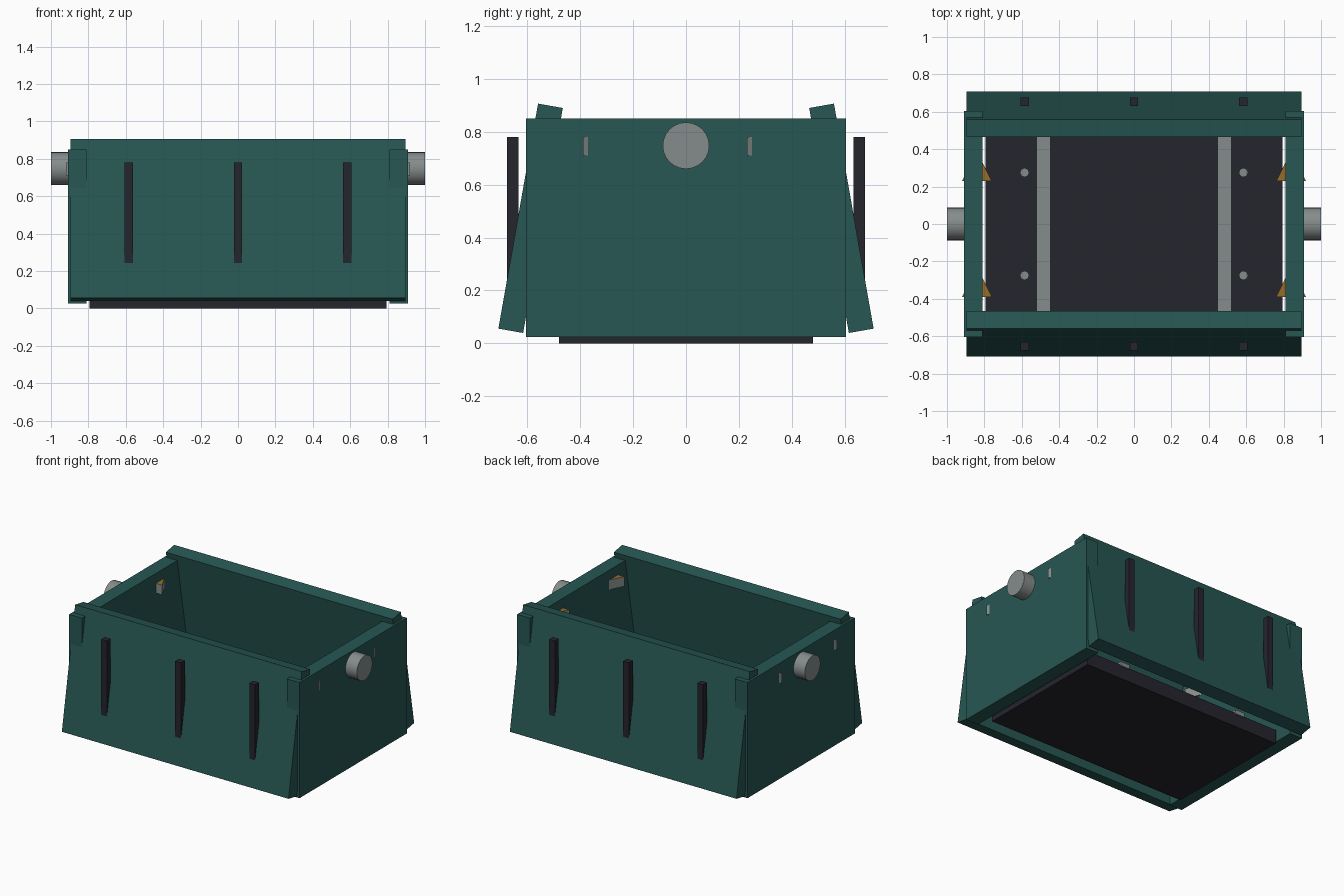
import bpy, bmesh, math

if "Cube" in bpy.data.objects:
    bpy.data.objects.remove(bpy.data.objects["Cube"])


def mat(name, rgb):
    m = bpy.data.materials.new(name)
    m.diffuse_color = (*rgb, 1)
    m.use_nodes = True
    m.node_tree.nodes["Principled BSDF"].inputs["Base Color"].default_value = m.diffuse_color
    return m


GREEN = mat("dark teal", (0.02, 0.095, 0.086))
DARK = mat("charcoal", (0.018, 0.018, 0.027))
GREY = mat("steel grey", (0.235, 0.265, 0.26))
GOLD = mat("ochre", (0.30, 0.155, 0.024))


def finish(name, bm, loc, mats, rot=(0, 0, 0)):
    bmesh.ops.recalc_face_normals(bm, faces=bm.faces)
    me = bpy.data.meshes.new(name)
    bm.to_mesh(me)
    bm.free()
    for m in mats:
        me.materials.append(m)
    ob = bpy.data.objects.new(name, me)
    ob.location, ob.rotation_euler = loc, rot
    bpy.context.collection.objects.link(ob)
    return ob


def box(name, loc, size, m, rot=(0, 0, 0)):
    bm = bmesh.new()
    bmesh.ops.create_cube(bm, size=1)
    bmesh.ops.scale(bm, vec=size, verts=bm.verts)
    return finish(name, bm, loc, [m], rot)


def cyl(name, loc, r, depth, sides, m, rot=(0, 0, 0)):
    bm = bmesh.new()
    bmesh.ops.create_cone(bm, cap_ends=True, segments=sides, radius1=r, radius2=r, depth=depth)
    return finish(name, bm, loc, [m], rot)


def wedge(name, loc, size):
    # triangular prism pointing to +y, ochre caps and grey sides
    w, d, h = (s / 2 for s in size)
    bm = bmesh.new()
    f = bm.faces.new([bm.verts.new(p) for p in ((-w, -d, -h), (w, -d, -h), (0, d, -h))])
    new = bmesh.ops.extrude_face_region(bm, geom=[f])["geom"]
    bmesh.ops.translate(bm, vec=(0, 0, 2 * h),
                        verts=[v for v in new if isinstance(v, bmesh.types.BMVert)])
    bm.normal_update()
    for f in bm.faces:
        f.material_index = 0 if len(f.verts) == 3 else 1
    return finish(name, bm, loc, [GOLD, GREY])


# floor slab
box("floor", (0, 0, 0.05), (1.59, 0.96, 0.10), DARK)

for s, side in ((-1, "front"), (1, "back")):
    # sloping long wall with vertical ribs
    box(side + "_wall", (0, s * 0.587, 0.4725), (1.79, 0.095, 0.863), GREEN,
        (math.radians(10) * s, 0, 0))
    for i, x in enumerate((-0.585, 0, 0.585)):
        box(f"{side}_rib_{i}", (x, s * 0.654, 0.48), (0.045, 0.044, 0.60), DARK)

for s, side in ((-1, "left"), (1, "right")):
    # end wall, pivot pin and floor strip
    box(side + "_end_wall", (s * 0.86, 0, 0.4375), (0.10, 1.21, 0.825), GREEN)
    pin = cyl(side + "_pivot_pin", (s * 0.93, 0, 0.747), 0.088, 0.14, 24, GREY,
              (0, math.pi / 2, 0))
    for p in pin.data.polygons:
        p.use_smooth = len(p.vertices) == 4
    for e in pin.data.edges:
        a, b = (pin.data.vertices[v].co.z for v in e.vertices)
        e.use_edge_sharp = abs(a - b) < 1e-4
    box(side + "_floor_strip", (s * 0.485, 0, 0.105), (0.075, 0.98, 0.03), GREY)
    # corner wedges and floor bolts
    for t, end in ((-1, "front"), (1, "back")):
        wedge(f"{side}_{end}_wedge", (s * 0.84, t * 0.31, 0.745), (0.16, 0.16, 0.07))
        cyl(f"{side}_{end}_bolt", (s * 0.585, t * 0.275, 0.105), 0.025, 0.03, 8, GREY)
